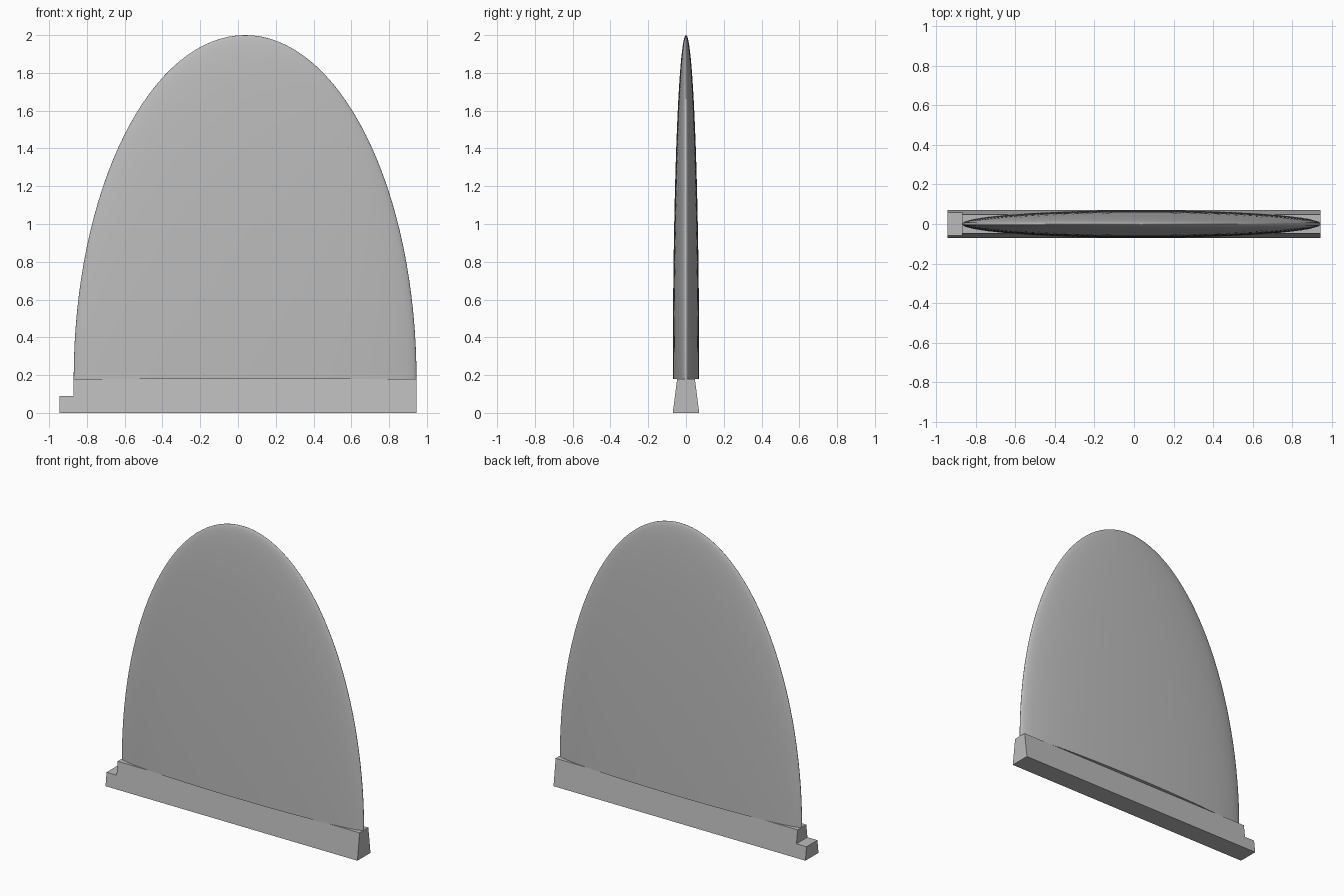
import bpy, bmesh, math

cube = bpy.data.objects.get("Cube")
if cube:
    bpy.data.objects.remove(cube, do_unlink=True)

grey = bpy.data.materials.new("plain grey")
grey.use_nodes = True
colour = (0.5, 0.5, 0.5, 1)
grey.diffuse_color = colour
grey.node_tree.nodes["Principled BSDF"].inputs["Base Color"].default_value = colour

BASE_TOP, STEP_TOP = 0.18, 0.09
BOTTOM_HALF, TOP_HALF = 0.07, 0.047
LEFT, STEP, RIGHT = -0.945, -0.87, 0.945


def add_object(name, bm):
    bmesh.ops.recalc_face_normals(bm, faces=bm.faces)
    mesh = bpy.data.meshes.new(name)
    bm.to_mesh(mesh)
    bm.free()
    obj = bpy.data.objects.new(name, mesh)
    bpy.context.collection.objects.link(obj)
    mesh.materials.append(grey)
    return obj


# Dovetail rail: stepped side outline, tapering towards its top
outline = [(LEFT, 0), (RIGHT, 0), (RIGHT, BASE_TOP),
           (STEP, BASE_TOP), (STEP, STEP_TOP), (LEFT, STEP_TOP)]
bm = bmesh.new()
sides = []
for sign in (-1, 1):
    ring = []
    for x, z in outline:
        half = BOTTOM_HALF + (TOP_HALF - BOTTOM_HALF) * z / BASE_TOP
        ring.append(bm.verts.new((x, sign * half, z)))
    bm.faces.new(ring)
    sides.append(ring)
for i in range(len(outline)):
    j = (i + 1) % len(outline)
    bm.faces.new((sides[0][i], sides[0][j], sides[1][j], sides[1][i]))
add_object("dovetail_rail", bm)

# Blade: upper half of a thin ellipsoid with a flat underside
bm = bmesh.new()
bmesh.ops.create_uvsphere(bm, u_segments=128, v_segments=64, radius=1)
cut = bmesh.ops.bisect_plane(bm, geom=bm.verts[:] + bm.edges[:] + bm.faces[:],
                             plane_co=(0, 0, 0), plane_no=(0, 0, 1),
                             clear_inner=True)
rim = [e for e in bm.edges if e.is_boundary]
bmesh.ops.holes_fill(bm, edges=rim, sides=0)
for v in bm.verts:
    v.co.x = v.co.x * (RIGHT - STEP) / 2 + (RIGHT + STEP) / 2
    v.co.y *= BOTTOM_HALF
    v.co.z = v.co.z * (2 - BASE_TOP) + BASE_TOP
blade = add_object("domed_blade", bm)

bpy.ops.object.select_all(action="DESELECT")
blade.select_set(True)
bpy.context.view_layer.objects.active = blade
bpy.ops.object.shade_smooth_by_angle(angle=math.radians(60))
